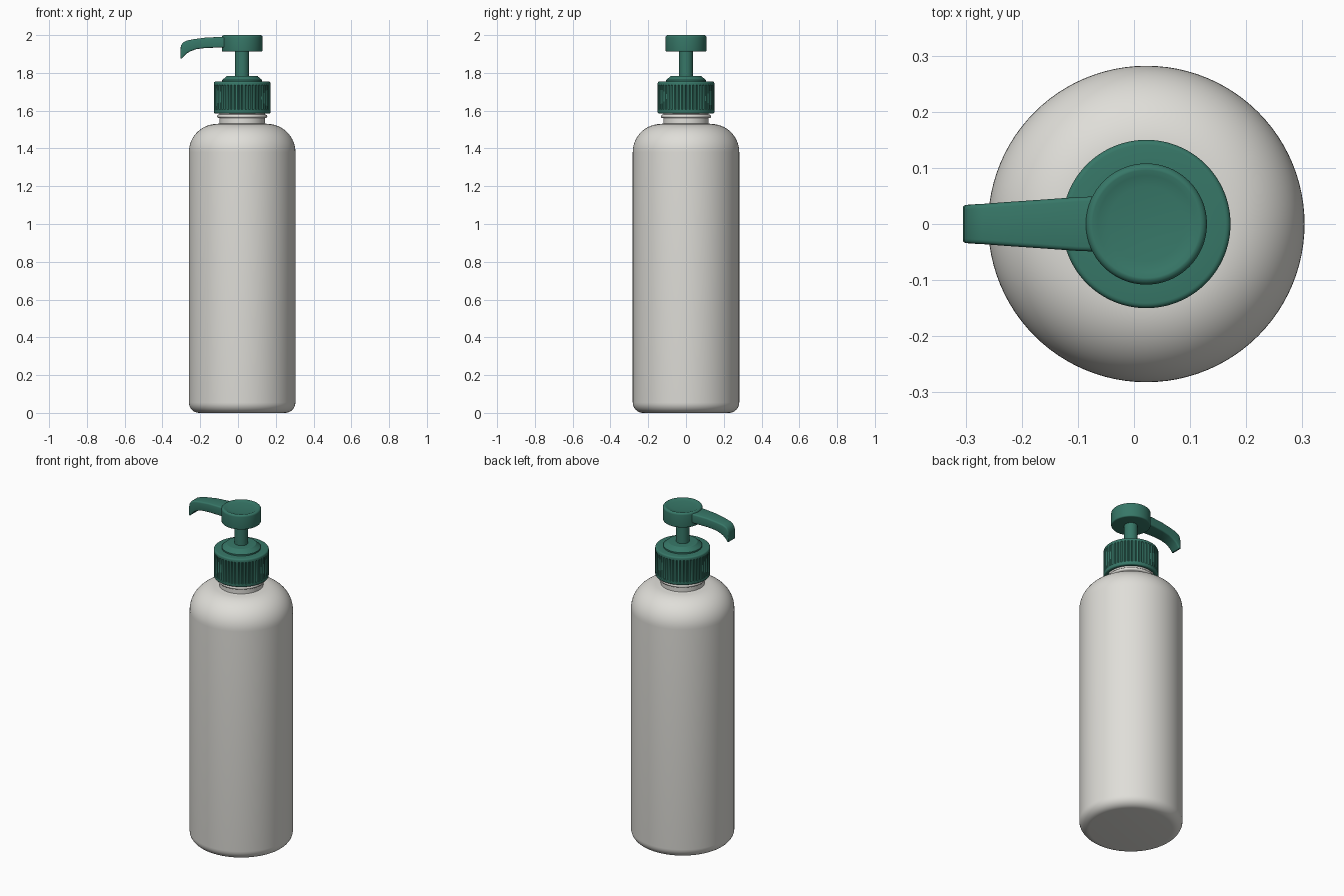
import bpy, bmesh, math

if "Cube" in bpy.data.objects:
    bpy.data.objects.remove(bpy.data.objects["Cube"], do_unlink=True)

AXIS_X = 0.022


def material(name, rgb):
    m = bpy.data.materials.new(name)
    m.use_nodes = True
    m.diffuse_color = (*rgb, 1)
    m.node_tree.nodes["Principled BSDF"].inputs["Base Color"].default_value = (*rgb, 1)
    return m


OFF_WHITE = material("off white plastic", (0.74, 0.73, 0.69))
GREEN = material("deep green plastic", (0.038, 0.185, 0.137))


def finish(name, bm, mat, angle=35):
    bmesh.ops.recalc_face_normals(bm, faces=bm.faces)
    mesh = bpy.data.meshes.new(name)
    bm.to_mesh(mesh)
    bm.free()
    mesh.materials.append(mat)
    ob = bpy.data.objects.new(name, mesh)
    bpy.context.collection.objects.link(ob)
    bpy.ops.object.select_all(action="DESELECT")
    ob.select_set(True)
    bpy.context.view_layer.objects.active = ob
    bpy.ops.object.shade_smooth_by_angle(angle=math.radians(angle))
    return ob


def arc(r, z, radius, start, end, steps=8):
    """Profile points along a rounded corner, angles in degrees."""
    angles = [math.radians(start + (end - start) * i / steps) for i in range(steps + 1)]
    return [(r + radius * math.cos(a), z + radius * math.sin(a)) for a in angles]


def lathe(name, profile, mat, segments=96, offset=lambda row, i: 0):
    """Revolve (radius, height) points; points at zero radius become poles."""
    bm = bmesh.new()
    rings = []
    for row, (r, z) in enumerate(profile):
        if r < 1e-5:
            rings.append([bm.verts.new((AXIS_X, 0, z))] * segments)
            continue
        ring = []
        for i in range(segments):
            a = math.tau * i / segments
            rr = r + offset(row, i)
            ring.append(bm.verts.new((AXIS_X + rr * math.cos(a), rr * math.sin(a), z)))
        rings.append(ring)
    for low, high in zip(rings, rings[1:]):
        for i in range(segments):
            j = (i + 1) % segments
            corners = dict.fromkeys((low[i], low[j], high[j], high[i]))
            bm.faces.new(list(corners))
    return finish(name, bm, mat)


# Bottle: rounded base, straight wall, domed shoulder, neck with a bead
bottle = [(0, 0.0)]
bottle += arc(0.227, 0.055, 0.055, -90, 0)
bottle += arc(0.132, 1.38, 0.15, 0, 90, 16)
bottle += [(0.12, 1.532), (0.12, 1.56)]
bottle += arc(0.124, 1.57, 0.009, -80, 80, 6)
bottle += [(0.12, 1.58), (0.12, 1.64), (0, 1.64)]
lathe("bottle", bottle, OFF_WHITE)

# Screw cap: hollow underside, plain rims, shallow vertical grip grooves
cap = [(0.125, 1.65), (0.132, 1.585)]
cap += arc(0.143, 1.592, 0.007, -90, 0, 3)
cap += [(0.15, 1.605)]
groove_rows = (len(cap), len(cap) + 1)
cap += [(0.15, 1.609), (0.15, 1.731), (0.15, 1.735)]
cap += arc(0.141, 1.745, 0.009, 0, 90, 4)
cap += [(0.1, 1.754)]
lathe("screw_cap", cap, GREEN, 192,
      lambda row, i: -0.005 if row in groove_rows and i % 4 == 0 else 0)

# Collar on top of the cap
collar = [(0.106, 1.75), (0.106, 1.762)]
collar += [(0.088, 1.777)] + arc(0.078, 1.777, 0.007, 30, 90, 4) + [(0, 1.784)]
lathe("collar", collar, GREEN)

# Plunger stem
lathe("stem", [(0, 1.77), (0.037, 1.77), (0.037, 1.93), (0, 1.93)], GREEN, 48)

# Pump head with a gently dished top
head = [(0, 1.912)] + arc(0.101, 1.919, 0.007, -90, 0, 4)
head += arc(0.096, 1.988, 0.012, 0, 90, 6)
head += [(0.096 * k, 1.994 + 0.006 * (k * k - 1) + 0.003) for k in (0.9, 0.7, 0.5, 0.3, 0.15, 0)]
lathe("pump_head", head, GREEN)

# Spout: tapering rounded-box sections swept outwards and curling down
# Each section: top x, top z, bottom x, bottom z, half width
SECTIONS = [
    (-0.04, 1.990, -0.04, 1.934, 0.050),
    (-0.10, 1.990, -0.10, 1.934, 0.048),
    (-0.17, 1.987, -0.17, 1.932, 0.043),
    (-0.23, 1.979, -0.22, 1.926, 0.039),
    (-0.27, 1.971, -0.25, 1.915, 0.036),
    (-0.29, 1.962, -0.27, 1.904, 0.035),
    (-0.302, 1.945, -0.284, 1.890, 0.034),
    (-0.305, 1.925, -0.291, 1.882, 0.033),
    (-0.305, 1.876, -0.297, 1.876, 0.032),
]
bm = bmesh.new()
loops = []
for tx, tz, bx, bz, w in SECTIONS:
    height = math.hypot(tx - bx, tz - bz)
    c = min(0.008, height * 0.3)
    loop = []
    for cy, ch, start in ((w - c, height - c, 0), (c - w, height - c, 90),
                          (c - w, c, 180), (w - c, c, 270)):
        for y, h in arc(cy, ch, c, start, start + 90, 3):
            t = h / height
            loop.append(bm.verts.new((bx + (tx - bx) * t, y, bz + (tz - bz) * t)))
    loops.append(loop)
for a, b in zip(loops, loops[1:]):
    for i in range(len(a)):
        j = (i + 1) % len(a)
        bm.faces.new((a[i], a[j], b[j], b[i]))
bm.faces.new(loops[0])
bm.faces.new(loops[-1])
finish("spout", bm, GREEN, 40)
